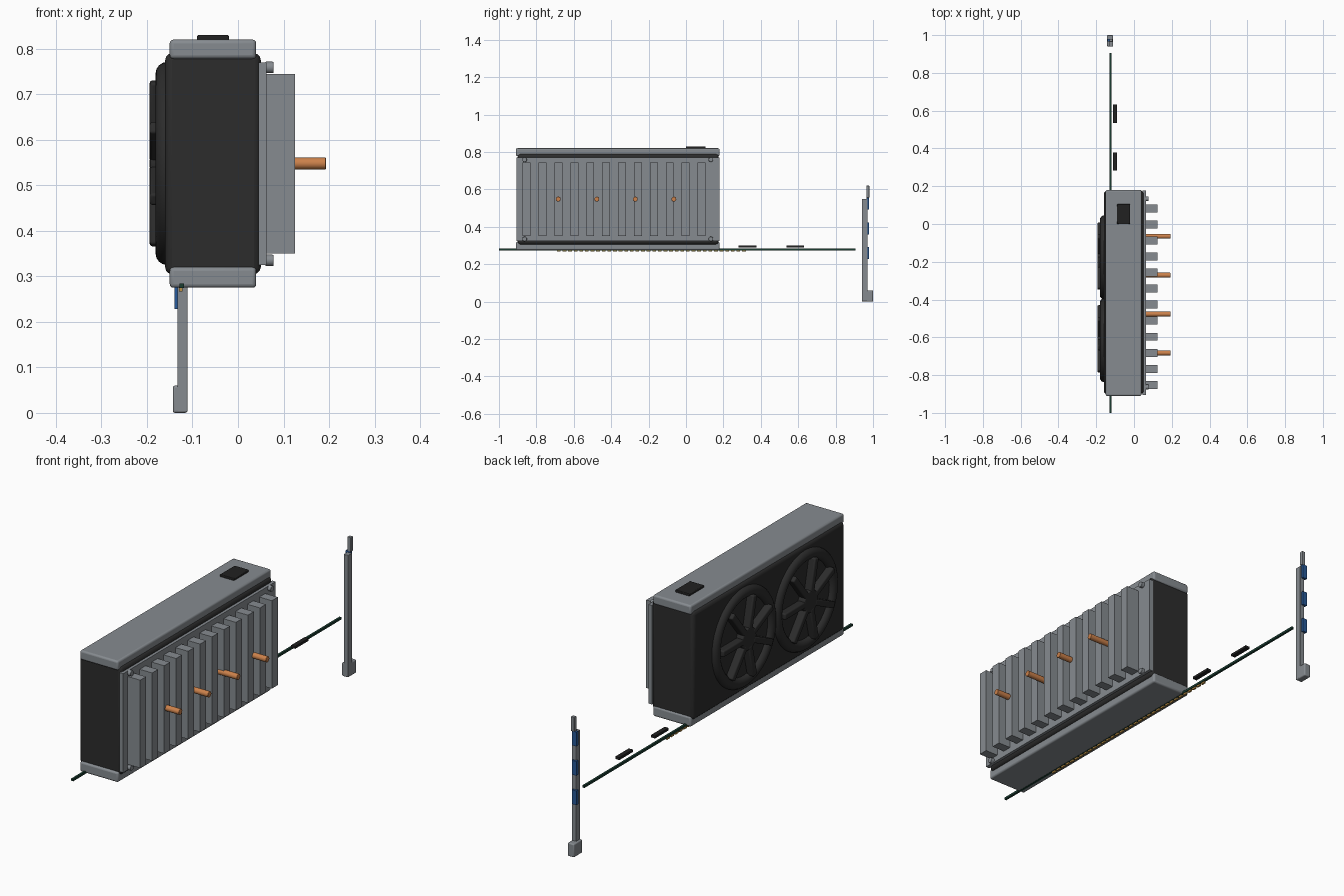
import bpy
from math import pi, cos, sin

if "Cube" in bpy.data.objects:
    bpy.data.objects.remove(bpy.data.objects["Cube"])


def material(name, r, g, b):
    m = bpy.data.materials.new(name)
    m.use_nodes = True
    m.diffuse_color = (r, g, b, 1)
    m.node_tree.nodes["Principled BSDF"].inputs["Base Color"].default_value = (r, g, b, 1)
    return m


grey = material("metal grey", 0.24, 0.26, 0.28)
dark = material("shroud black", 0.025, 0.025, 0.025)
black = material("connector black", 0.015, 0.015, 0.015)
copper = material("copper", 0.6, 0.22, 0.07)
green = material("board green", 0.01, 0.045, 0.03)
gold = material("contact gold", 0.5, 0.28, 0.06)
blue = material("port blue", 0.02, 0.1, 0.32)


def finish(name, mat, bevel=0):
    ob = bpy.context.object
    ob.name = name
    ob.data.materials.append(mat)
    if bevel:
        mod = ob.modifiers.new("soft edges", "BEVEL")
        mod.width = bevel
        mod.segments = 3
    bpy.ops.object.shade_smooth_by_angle()
    return ob


def box(name, mat, x, y, z, bevel=0):
    """Box from (low, high) pairs on each axis."""
    bpy.ops.mesh.primitive_cube_add(size=1)
    ob = bpy.context.object
    ob.location = [(a + b) / 2 for a, b in (x, y, z)]
    ob.scale = [b - a for a, b in (x, y, z)]
    bpy.ops.object.transform_apply(location=False, rotation=False, scale=True)
    return finish(name, mat, bevel)


def rod(name, mat, x0, x1, y, z, radius, bevel=0):
    """Cylinder along x."""
    bpy.ops.mesh.primitive_cylinder_add(vertices=32, radius=radius, depth=x1 - x0,
                                        location=((x0 + x1) / 2, y, z), rotation=(0, pi / 2, 0))
    return finish(name, mat, bevel)


# Main shroud with top and bottom rails
box("shroud", dark, (-0.16, 0.05), (-0.9, 0.175), (0.305, 0.79), 0.015)
box("top_rail", grey, (-0.15, 0.04), (-0.91, 0.18), (0.778, 0.82), 0.008)
box("bottom_rail", grey, (-0.15, 0.04), (-0.91, 0.18), (0.275, 0.32), 0.008)
box("power_connector", black, (-0.09, -0.02), (0, 0.105), (0.81, 0.83), 0.003)

# Fans
MID = 0.548
for number, cy in enumerate((-0.177, -0.615), 1):
    bpy.ops.mesh.primitive_torus_add(major_radius=0.198, minor_radius=0.025,
                                     major_segments=64, minor_segments=16,
                                     location=(-0.156, cy, MID), rotation=(0, pi / 2, 0))
    finish(f"fan_{number}_ring", dark)
    rod(f"fan_{number}_hub", dark, -0.193, -0.15, cy, MID, 0.05, 0.005)
    for k in range(7):
        a = 2 * pi * k / 7
        blade = box(f"fan_{number}_blade_{k + 1}", dark, (-0.194, -0.158),
                    (-0.075, 0.075), (-0.014, 0.014), 0.006)
        blade.location = (-0.176, cy + 0.11 * cos(a), MID + 0.11 * sin(a))
        blade.rotation_euler = (a, 0, 0)

# Heatsink: base plate, fins, pipes and corner screws
box("heatsink_plate", grey, (0.045, 0.063), (-0.905, 0.178), (0.325, 0.77))
for i in range(12):
    y = -0.852 + 0.085 * i
    box(f"heatsink_fin_{i + 1}", grey, (0.06, 0.125), (y - 0.021, y + 0.021), (0.35, 0.745))
for i in range(4):
    rod(f"heat_pipe_{i + 1}", copper, 0.055, 0.193, -0.683 + 0.206 * i, MID, 0.013, 0.002)
for y in (-0.863, 0.133):
    for z in (0.335, 0.759):
        rod("plate_screw", grey, 0.06, 0.078, y, z, 0.0125, 0.002)

# Circuit board edge, contacts and chips
box("board", green, (-0.129, -0.119), (-1, 0.905), (0.274, 0.284))
for i in range(34):
    y = -0.69 + 0.03 * i
    box("edge_contact", gold, (-0.13, -0.122), (y, y + 0.02), (0.267, 0.275))
for y in (0.33, 0.584):
    box("board_chip", black, (-0.111, -0.091), (y - 0.048, y + 0.048), (0.29, 0.301))

# Mounting bracket with foot, tab and ports
box("bracket", grey, (-0.133, -0.111), (0.94, 0.97), (0.002, 0.55), 0.002)
box("bracket_foot", grey, (-0.143, -0.111), (0.94, 1.0), (0, 0.06), 0.005)
box("bracket_tab", grey, (-0.131, -0.114), (0.964, 0.98), (0.555, 0.62), 0.002)
for i in range(3):
    z = 0.26 + 0.132 * i
    box(f"port_{i + 1}", blue, (-0.14, -0.118), (0.965, 0.979), (z - 0.032, z + 0.032))
